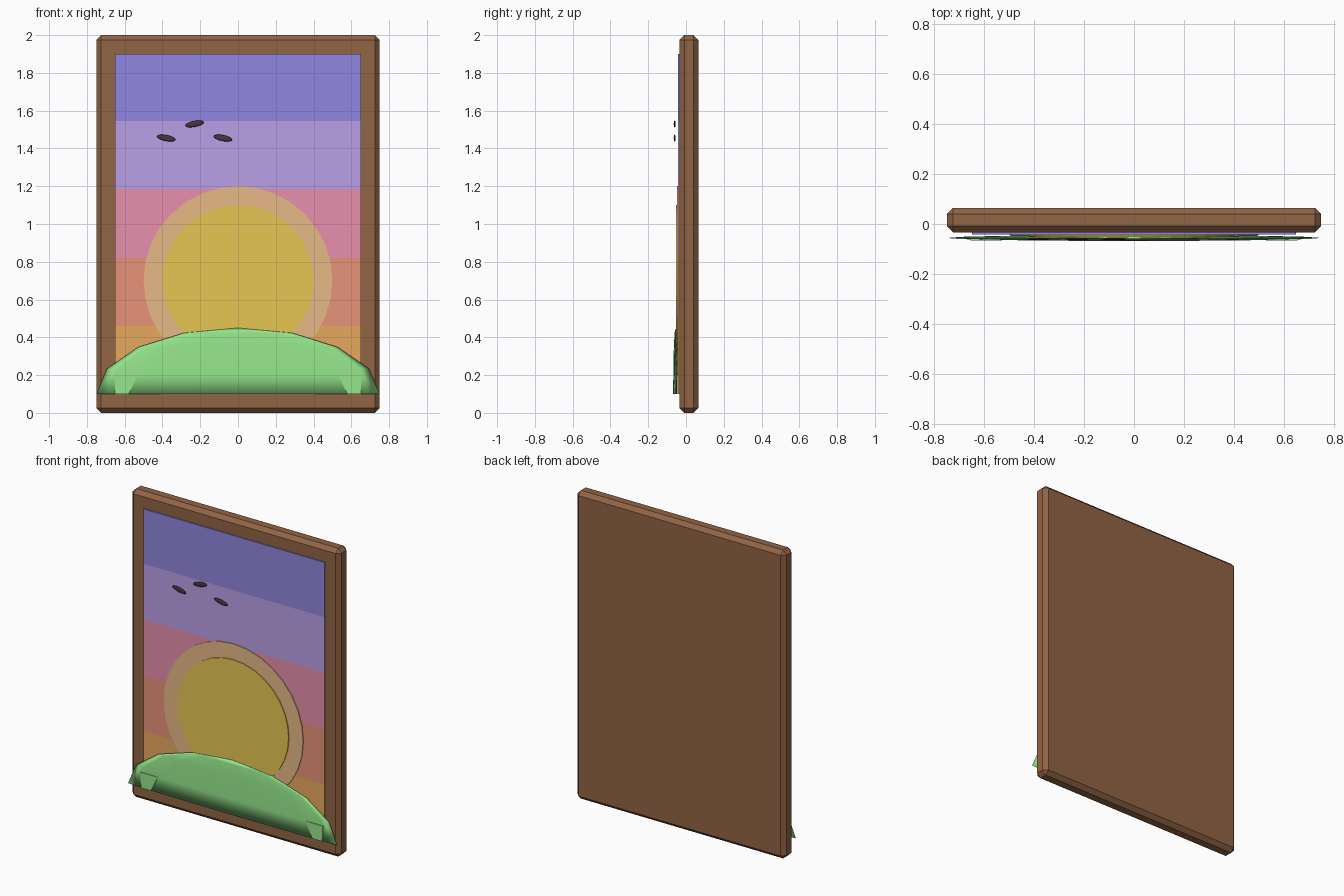
import bpy, bmesh, math
from mathutils import Matrix, Vector

if "Cube" in bpy.data.objects:
    bpy.data.objects.remove(bpy.data.objects["Cube"])


def material(name, rgb):
    m = bpy.data.materials.new(name)
    m.diffuse_color = (*rgb, 1.0)
    m.use_nodes = True
    m.node_tree.nodes["Principled BSDF"].inputs["Base Color"].default_value = m.diffuse_color
    return m


BROWN = material("wood brown", (0.28, 0.128, 0.059))
GREEN = material("grass green", (0.30, 0.79, 0.26))
SUN = material("sun yellow", (1.0, 0.71, 0.11))
HALO = material("glow tan", (1.0, 0.61, 0.30))
DARK = material("bird dark", (0.055, 0.036, 0.055))
SKY = [
    material("sky orange", (1.0, 0.49, 0.14)),
    material("sky coral", (1.0, 0.37, 0.235)),
    material("sky pink", (1.0, 0.35, 0.52)),
    material("sky lavender", (0.62, 0.44, 1.0)),
    material("sky violet", (0.28, 0.24, 0.74)),
]


def finish(name, bm, mat, smooth=False):
    bmesh.ops.recalc_face_normals(bm, faces=bm.faces)
    mesh = bpy.data.meshes.new(name)
    bm.to_mesh(mesh)
    bm.free()
    mesh.materials.append(mat)
    for p in mesh.polygons:
        p.use_smooth = smooth
    obj = bpy.data.objects.new(name, mesh)
    bpy.context.collection.objects.link(obj)
    return obj


def box(name, lo, hi, mat, bevel=0.0):
    lo, hi = Vector(lo), Vector(hi)
    bm = bmesh.new()
    bmesh.ops.create_cube(bm, size=1.0)
    bmesh.ops.scale(bm, vec=hi - lo, verts=bm.verts)
    bmesh.ops.translate(bm, vec=(lo + hi) / 2, verts=bm.verts)
    if bevel:
        bmesh.ops.bevel(bm, geom=bm.edges[:], offset=bevel, segments=1,
                        profile=0.5, affect='EDGES')
    return finish(name, bm, mat)


def disc(name, radius, z, y_front, y_back, mat):
    bm = bmesh.new()
    bmesh.ops.create_cone(
        bm, cap_ends=True, segments=32, radius1=radius, radius2=radius,
        depth=y_back - y_front,
        matrix=Matrix.Translation((0, (y_front + y_back) / 2, z))
        @ Matrix.Rotation(math.pi / 2, 4, 'X'))
    return finish(name, bm, mat)


def ellipsoid(centre, radii, tilt=0.0, segs=16, rings=8):
    bm = bmesh.new()
    bmesh.ops.create_uvsphere(
        bm, u_segments=segs, v_segments=rings, radius=1.0,
        matrix=Matrix.Translation(centre) @ Matrix.Rotation(tilt, 4, 'Y')
        @ Matrix.Diagonal((*radii, 1.0)))
    return bm


# Wooden backing panel with chamfered edges
box("frame", (-0.75, -0.034, 0), (0.75, 0.065, 2), BROWN, 0.025)

# Five sky bands, bottom to top
levels = [0.10, 0.46, 0.82, 1.185, 1.545, 1.90]
for i, mat in enumerate(SKY):
    box(f"sky_band_{i + 1}", (-0.65, -0.042, levels[i]),
        (0.65, -0.03, levels[i + 1]), mat)

# Sun and its glow
disc("sun_glow", 0.5, 0.70, -0.047, -0.035, HALO)
disc("sun", 0.4, 0.70, -0.053, -0.04, SUN)

# Hill: flat half ellipsoid cut level at its base
bm = ellipsoid((0, -0.056, 0.10), (0.75, 0.012, 0.35))
cut = bmesh.ops.bisect_plane(
    bm, geom=bm.verts[:] + bm.edges[:] + bm.faces[:], dist=1e-5,
    plane_co=(0, 0, 0.10), plane_no=(0, 0, 1), clear_inner=True)
rim = [e for e in bm.edges if e.is_boundary]
bmesh.ops.contextual_create(bm, geom=rim)
bmesh.ops.bisect_plane(
    bm, geom=bm.verts[:] + bm.edges[:] + bm.faces[:], dist=1e-5,
    plane_co=(0, 0, 0.20), plane_no=(0, 0, 1))
finish("hill", bm, GREEN, smooth=True)

# Small flat facets near both ends of the hill
for side, label in ((-1, "left"), (1, "right")):
    bm = bmesh.new()
    outline = [(0.655, 0.20), (0.53, 0.20), (0.58, 0.10), (0.65, 0.10)]
    face = bm.faces.new([bm.verts.new((side * x, -0.066, z))
                         for x, z in outline])
    ext = bmesh.ops.extrude_face_region(bm, geom=[face])
    moved = [g for g in ext["geom"] if isinstance(g, bmesh.types.BMVert)]
    bmesh.ops.translate(bm, vec=(0, 0.008, 0), verts=moved)
    finish(f"hill_facet_{label}", bm, GREEN)

# Three birds
for i, (x, z, tilt) in enumerate(((-0.38, 1.455, 11), (-0.23, 1.53, -11),
                                  (-0.08, 1.455, 11))):
    bm = ellipsoid((x, -0.06, z), (0.05, 0.005, 0.016),
                   math.radians(tilt), 12, 8)
    finish(f"bird_{i + 1}", bm, DARK, smooth=True)
